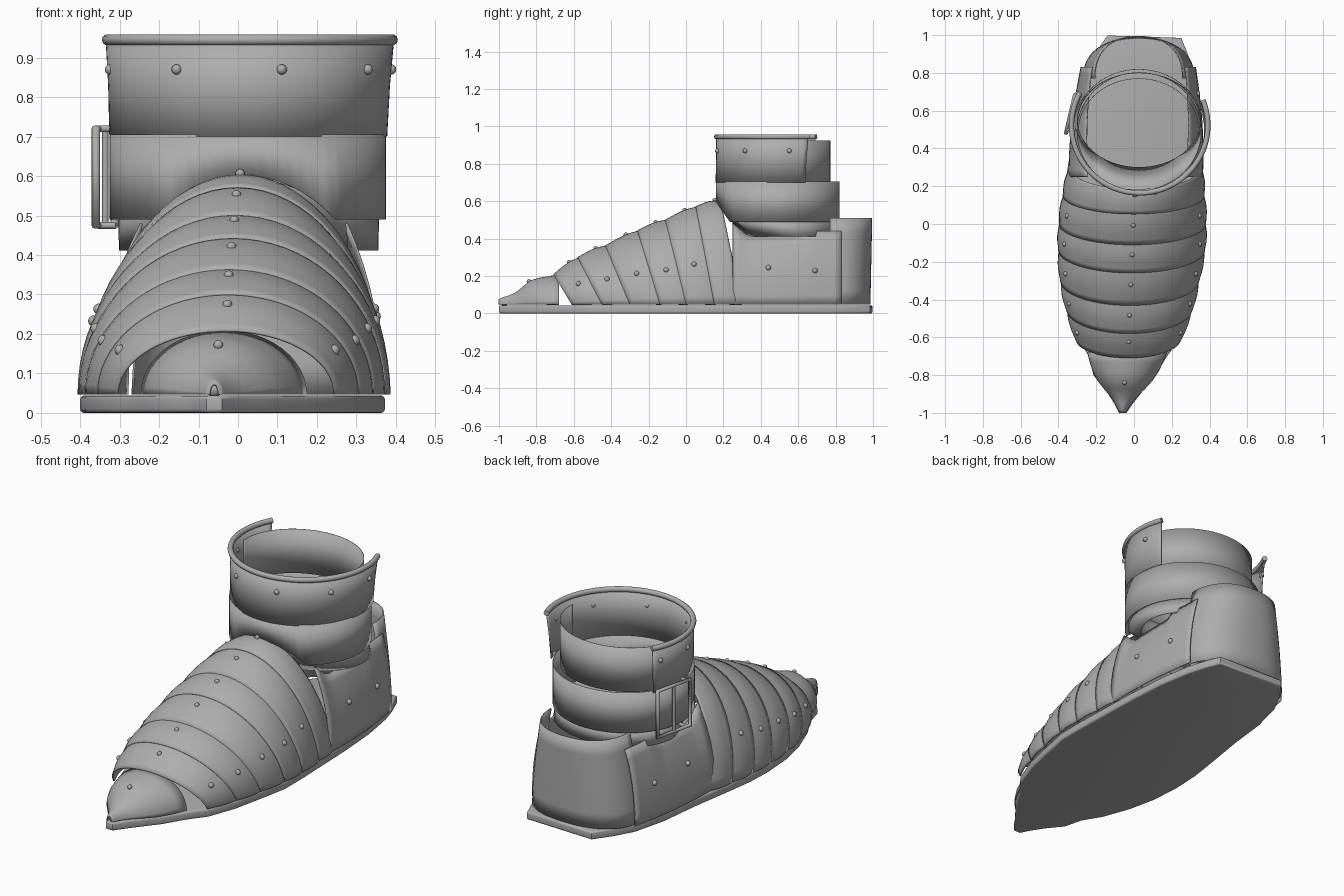
import bpy, bmesh, math
from math import sin, cos, pi, radians
from mathutils import Vector

if "Cube" in bpy.data.objects:
    bpy.data.objects.remove(bpy.data.objects["Cube"])

steel = bpy.data.materials.new("steel_gray")
steel.diffuse_color = (0.42, 0.42, 0.42, 1)
steel.use_nodes = True
steel.node_tree.nodes["Principled BSDF"].inputs["Base Color"].default_value = steel.diffuse_color
BASE = .047


def finish(bm, name, thick=0.0, angle=40):
    bmesh.ops.recalc_face_normals(bm, faces=bm.faces)
    me = bpy.data.meshes.new(name)
    bm.to_mesh(me)
    bm.free()
    ob = bpy.data.objects.new(name, me)
    bpy.context.collection.objects.link(ob)
    me.materials.append(steel)
    if thick:
        m = ob.modifiers.new("thickness", "SOLIDIFY")
        m.thickness = thick
        m.offset = 0
    bpy.ops.object.select_all(action="DESELECT")
    ob.select_set(True)
    bpy.context.view_layer.objects.active = ob
    bpy.ops.object.shade_smooth_by_angle(angle=radians(angle))
    return ob


def sheet(name, rows, thick=0.006, closed=False):
    """Skin a grid of points, row by row."""
    bm = bmesh.new()
    g = [[bm.verts.new(p) for p in r] for r in rows]
    n = len(rows[0])
    for a, b in zip(g, g[1:]):
        for i in range(n if closed else n - 1):
            j = (i + 1) % n
            bm.faces.new((a[i], a[j], b[j], b[i]))
    return finish(bm, name, thick)


def tube(name, pts, r, closed=False):
    cu = bpy.data.curves.new(name, "CURVE")
    cu.dimensions = "3D"
    cu.bevel_depth = r
    cu.bevel_resolution = 3
    cu.use_fill_caps = True
    sp = cu.splines.new("POLY")
    sp.points.add(len(pts) - 1)
    for p, q in zip(sp.points, pts):
        p.co = (*q, 1)
    sp.use_cyclic_u = closed
    cu.materials.append(steel)
    ob = bpy.data.objects.new(name, cu)
    bpy.context.collection.objects.link(ob)


def ball(name, p, r):
    bm = bmesh.new()
    bmesh.ops.create_uvsphere(bm, u_segments=12, v_segments=8, radius=r)
    bmesh.ops.translate(bm, verts=bm.verts, vec=p)
    finish(bm, name, angle=60)


def rivet(p, r=0.012):
    ball("rivet", p, r)


def lerp(a, b, s):
    return a + (b - a) * s


def clamp(v):
    return max(0.0, min(1.0, v))


# --- sole: (y, left x, right x) stations, rounded slab
stations = [(-1, -.08, -.04), (-.95, -.105, -.005), (-.88, -.15, .05), (-.8, -.215, .115), (-.7, -.24, .175),
            (-.6, -.30, .25), (-.45, -.355, .305), (-.3, -.388, .338), (-.13, -.4, .372), (.02, -.393, .372),
            (.18, -.37, .367), (.4, -.335, .36), (.62, -.31, .345), (.8, -.265, .315), (.9, -.21, .285),
            (.985, -.14, .25)]
bm = bmesh.new()
loop = [(r, y) for y, l, r in stations] + [(l, y) for y, l, r in reversed(stations)]
f = bm.faces.new([bm.verts.new((x, y + (.013 if y > .95 and x < 0 else 0), 0)) for x, y in loop])
ext = bmesh.ops.extrude_face_region(bm, geom=[f])
bmesh.ops.translate(bm, verts=[v for v in ext["geom"] if isinstance(v, bmesh.types.BMVert)], vec=(0, 0, .044))
rim_edges = [e for e in bm.edges if abs(e.verts[0].co.z - e.verts[1].co.z) < .001]
bmesh.ops.bevel(bm, geom=rim_edges, offset=.01, segments=3, affect="EDGES", profile=.5)
finish(bm, "sole", angle=50)

# --- overlapping foot plates: edges (base y, crown y, crown z, left x, right x)
edges = [(-.60, -.70, .215, -.31, .25), (-.44, -.57, .305, -.36, .31), (-.29, -.42, .368, -.39, .345),
         (-.13, -.25, .447, -.40, .375), (.01, -.10, .505, -.395, .38), (.16, .06, .575, -.375, .372),
         (.30, .185, .607, -.345, .36)]


def arch(i, s, t, lift=0.0):
    by, ty, tz, l, r = (lerp(a, b, s) for a, b in zip(edges[i], edges[i + 1]))
    c, hw = (l + r) / 2, (r - l) / 2 + lift
    return Vector((c + hw * cos(t), lerp(by, ty, sin(t)), BASE + (tz - BASE + lift) * sin(t)))


N = 36
for i in range(6):
    rows = []
    for s in (-.06, .1, .3, .5, .7, .9, 1.0):
        lift = .004 * (1 - s) + .010 * sin(pi * max(s, 0)) - .006
        rows.append([arch(i, s, pi * k / N, lift) for k in range(N + 1)])
    sheet(f"foot_plate_{i + 1}", rows)
    rivet(arch(i, .58 if i < 5 else .75, pi / 2, .007))
    if i < 5:
        z = (.155, .18, .21, .23, .26)[i]
        t = math.asin((z - BASE) / ((edges[i][2] + edges[i + 1][2]) / 2 - BASE))
        for a in (t, pi - t):
            rivet(arch(i, .52, a, .006), .014)

# --- pointed toe cap: (y, centre x, half width, height)
toe = [(-1, -.06, .012, .025), (-.985, -.06, .022, .035), (-.95, -.058, .04, .045), (-.91, -.054, .07, .062),
       (-.87, -.05, .108, .095), (-.83, -.048, .142, .128), (-.78, -.044, .172, .142), (-.73, -.04, .192, .15),
       (-.68, -.036, .208, .16)]
sheet("toe_cap", [[(c + w * cos(pi * k / 24), y, BASE + h * sin(pi * k / 24)) for k in range(25)]
                  for y, c, w, h in toe])
ball("toe_tip", (-.06, -.972, .06), .02)
rivet((-.05, -.84, .172))

# --- side panels of the heel, leaning inward at the top
for name, xs in (("left", (-.345, -.28, -.245, -.222)), ("right", (.363, .325, .275, .272))):
    side = 1 if xs[0] > 0 else -1

    def panel_x(s, u):
        return lerp(lerp(xs[0], xs[1], s), lerp(xs[2], xs[3], s), u ** 2.2) + .015 * sin(pi * s) * side

    rows = []
    for k in range(9):
        u = k / 8
        out = []
        for m in range(17):
            s = m / 16
            top = .41 + .07 * max(0, 1 - s / .15) + .03 * clamp((s - .62) * 20)
            out.append((panel_x(s, u), lerp(.25, .83, s), lerp(BASE, top, u)))
        rows.append(out)
    sheet(f"{name}_heel_panel", rows)
    for y, z, u in ((.44, .245, .54), (.69, .23, .47)):
        rivet((panel_x((y - .25) / .58, u) + .004 * side, y, z), .014)


# --- heel cup wrapping the back
def power(v, e):
    return math.copysign(abs(v) ** e, v)


rows = []
for k in range(7):
    u = k / 6
    rx, ry = lerp(.292, .232, u ** 1.5), lerp(.215, .225, u)
    rows.append([(.025 + rx * power(cos(pi * a / 28), .85), .985 - .215 + ry * .99 * power(sin(pi * a / 28), .85),
                  lerp(BASE, .51, u)) for a in range(29)])
sheet("heel_cup", rows)


# --- ankle cuff
def oval(cx, cy, rx, ry, z, a0=0, a1=360, n=64):
    return [(cx + rx * cos(radians(lerp(a0, a1, k / n))), cy + ry * sin(radians(lerp(a0, a1, k / n))), z)
            for k in range(n + (a1 - a0 < 360))]


# straight band whose lower edge rises over the instep
band = oval(.025, .49, .349, .329, .705)
sheet("ankle_band", [band, [(x, y, .49 + .11 * clamp((.235 - y) / .075)) for x, y, z in band]], .003, True)
# inner flange, sloping in front and upright behind
flange = oval(.027, .49, .329, .312, .50)
sheet("ankle_flange", [[(x, y, .50 + .09 * clamp((.26 - y) / .08)) for x, y, z in flange],
                       oval(.027, .55, .327, .25, .412)], .003, True)
sheet("back_calf_plate", [oval(.025, .49, .32, .28, z, -5, 185) for z in (.69, .925)], .003)
A0, A1 = 151, 382
sheet("front_cuff", [oval(.026, .507, .349, .346, .70, A0, A1), oval(.028, .513, .354, .349, .83, A0, A1),
                     oval(.03, .52, .362, .356, .94, A0, A1)])
tube("cuff_rim", oval(.03, .522, .361, .358, .945, A0, A1), .014)
for a in (158, 190, 239, 283, 326, 366):
    rivet((.03 + .36 * cos(radians(a)), .515 + .356 * sin(radians(a)), .87), .013)

# --- strap buckle on the left of the cuff
p, q = Vector((-.36, .48, 0)), Vector((-.312, .685, 0))


def at(s, z):
    v = p.lerp(q, s)
    return (v.x, v.y, z)


tube("buckle_frame", [at(0, .475), at(1, .475), at(1, .72), at(0, .72)], .011, True)
tube("buckle_pin", [at(.5, .475), at(.5, .72)], .008)
for z in (.475, .72):
    tube("buckle_mount", [at(.1, z), (-.31, .50, z)], .009)
